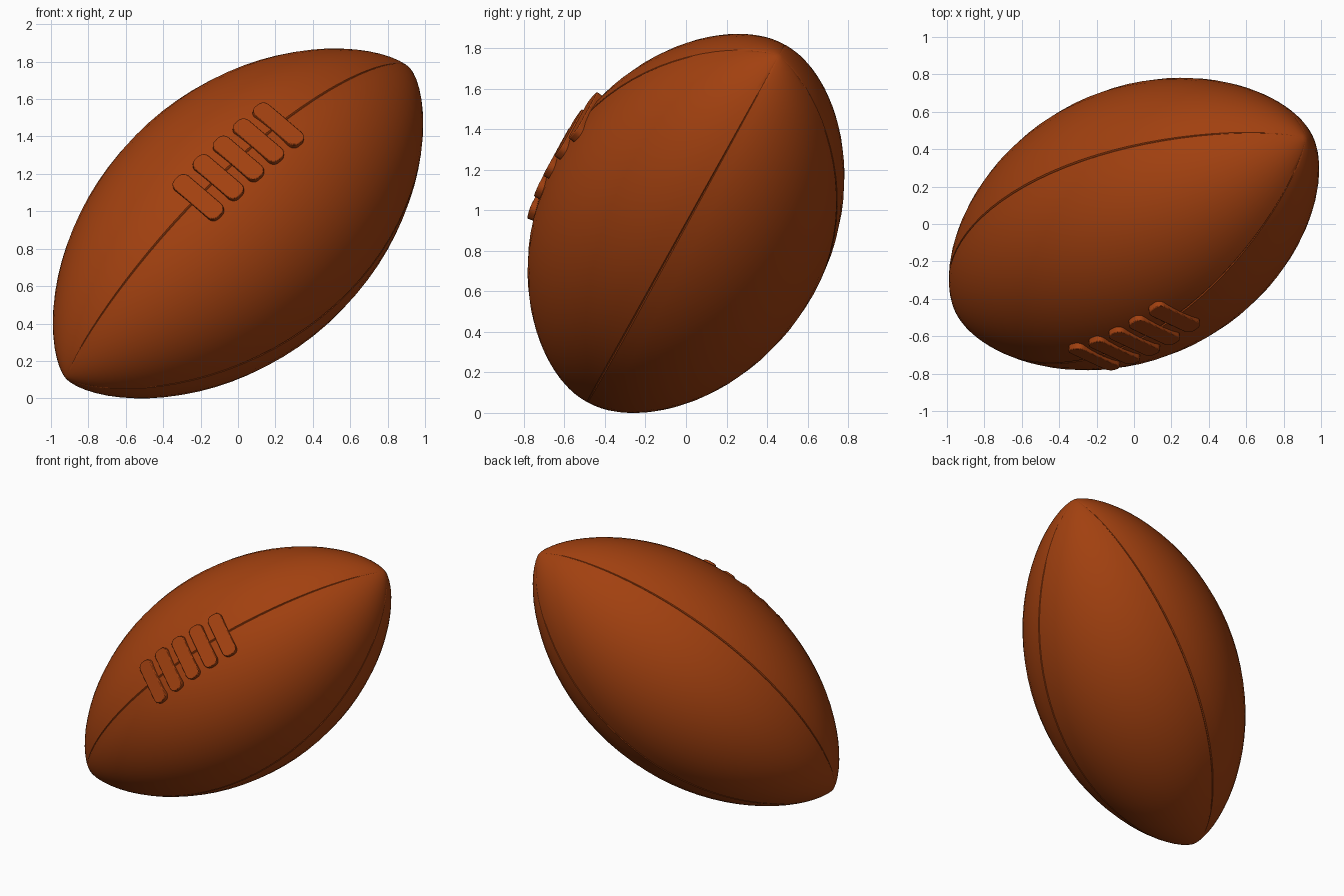
import bpy, bmesh, math
from mathutils import Matrix, Vector

if "Cube" in bpy.data.objects:
    bpy.data.objects.remove(bpy.data.objects["Cube"])

# One leather colour
leather = bpy.data.materials.new("brown_leather")
COLOUR = (0.36, 0.052, 0.005, 1)
leather.diffuse_color = COLOUR
leather.use_nodes = True
leather.node_tree.nodes["Principled BSDF"].inputs["Base Color"].default_value = COLOUR

# Ball frame: local x runs tip to tip, local z points out through the laces
axis = Vector((0.699, 0.349, 0.630)).normalized()
out = Vector((0, -0.877, 0.48))
out = (out - axis * out.dot(axis)).normalized()
frame = Matrix((axis, out.cross(axis), out)).transposed().to_4x4()
frame.translation = (0, 0, 0.935)

HALF, RADIUS, POWER = 1.317, 0.72, 0.7


def radius_at(x):
    return RADIUS * max(0, 1 - (x / HALF) ** 2) ** POWER


def finish(name, bm, matrix, angle=30):
    bmesh.ops.recalc_face_normals(bm, faces=bm.faces)
    mesh = bpy.data.meshes.new(name)
    bm.to_mesh(mesh)
    bm.free()
    mesh.materials.append(leather)
    ob = bpy.data.objects.new(name, mesh)
    bpy.context.collection.objects.link(ob)
    ob.matrix_world = matrix
    bpy.ops.object.select_all(action="DESELECT")
    ob.select_set(True)
    bpy.context.view_layer.objects.active = ob
    bpy.ops.object.shade_smooth_by_angle(angle=math.radians(angle))
    return ob


# Ball body: turned profile with a narrow groove at each of the four seams
spokes = []
for quarter in range(4):
    base = quarter * math.pi / 2
    spokes += [(base - 0.009, 1), (base, 0.991), (base + 0.009, 1)]
    spokes += [(base + math.pi / 2 * k / 12, 1) for k in range(1, 12)]

bm = bmesh.new()
STEPS = 40
rings = []
for i in range(1, STEPS):
    x = -HALF * math.cos(math.pi * i / STEPS)
    r = radius_at(x)
    rings.append([bm.verts.new((x, r * s * math.cos(a), r * s * math.sin(a)))
                  for a, s in spokes])
count = len(spokes)
for a, b in zip(rings, rings[1:]):
    for j in range(count):
        k = (j + 1) % count
        bm.faces.new((a[j], a[k], b[k], b[j]))
for ring, x in ((rings[0], -HALF), (rings[-1], HALF)):
    tip = bm.verts.new((x, 0, 0))
    for j in range(count):
        bm.faces.new((ring[j], ring[(j + 1) % count], tip))
finish("ball_body", bm, frame)

# Five flat laces with rounded ends, laid across the front seam
LENGTH, WIDTH, THICK = 0.325, 0.105, 0.05
for i in range(5):
    x = (i - 2) * 0.153
    bm = bmesh.new()
    bmesh.ops.create_cube(bm, size=1)
    bmesh.ops.scale(bm, vec=(WIDTH, LENGTH, THICK), verts=bm.verts)
    corners = [e for e in bm.edges
               if abs(e.verts[0].co.z - e.verts[1].co.z) > THICK / 2]
    bmesh.ops.bevel(bm, geom=corners, offset=0.04, segments=5,
                    profile=0.5, affect="EDGES")
    slope = (radius_at(x + 0.01) - radius_at(x - 0.01)) / 0.02
    place = (Matrix.Translation((x, 0, radius_at(x) + 0.013 - THICK / 2))
             @ Matrix.Rotation(-math.atan(slope), 4, "Y"))
    lace = finish(f"lace_{i + 1}", bm, frame @ place)
    bevel = lace.modifiers.new("soft_edge", "BEVEL")
    bevel.width = 0.005
    bevel.segments = 2
    bevel.limit_method = "ANGLE"
    bevel.angle_limit = math.radians(50)
